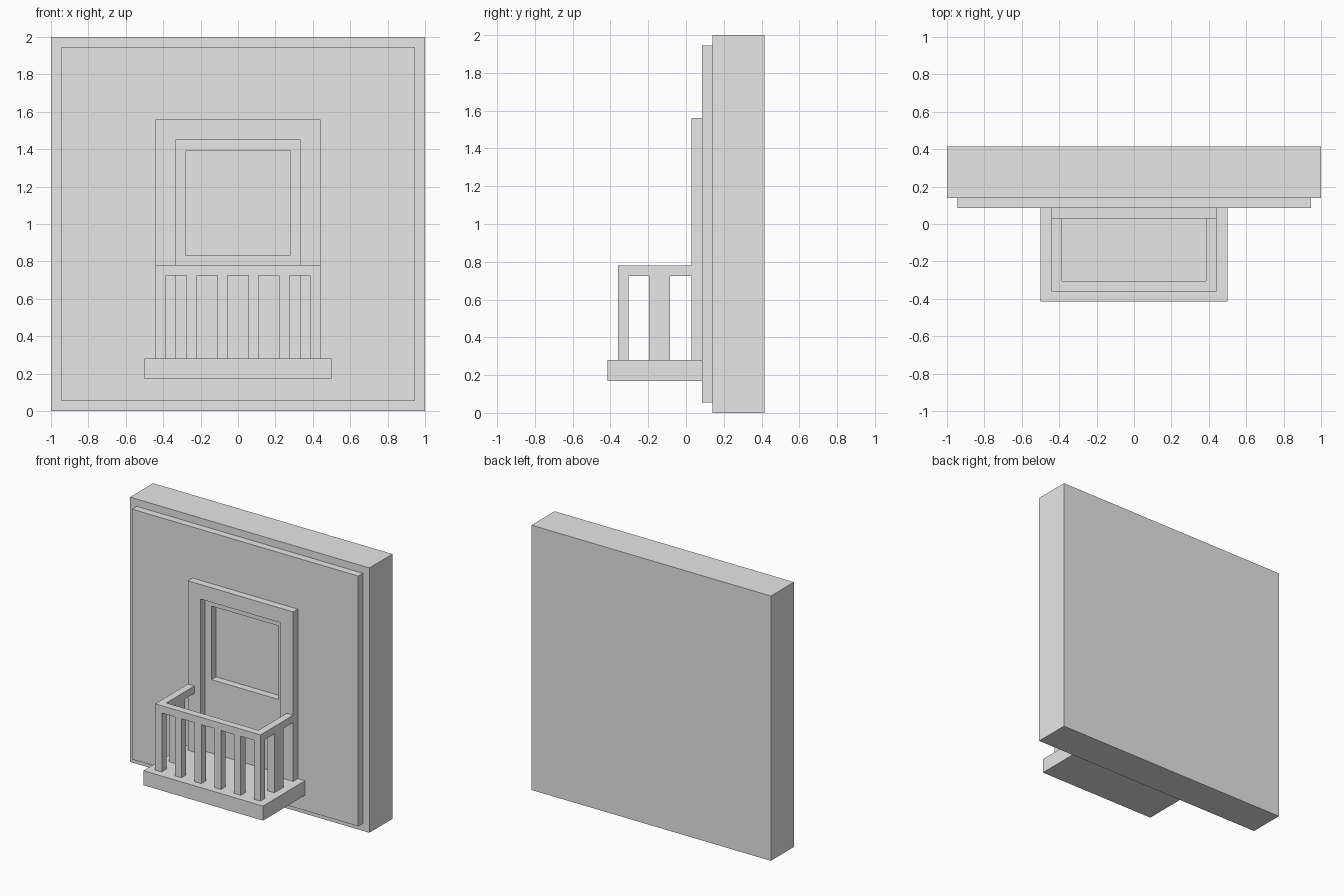
import bpy
import bmesh
from mathutils import Vector

cube = bpy.data.objects.get("Cube")
if cube:
    bpy.data.objects.remove(cube, do_unlink=True)

grey = bpy.data.materials.new("plain grey")
grey.use_nodes = True
grey.diffuse_color = (0.8, 0.8, 0.8, 1)
grey.node_tree.nodes["Principled BSDF"].inputs["Base Color"].default_value = (0.8, 0.8, 0.8, 1)


def finish(name, bm):
    bmesh.ops.recalc_face_normals(bm, faces=bm.faces)
    mesh = bpy.data.meshes.new(name)
    bm.to_mesh(mesh)
    bm.free()
    mesh.materials.append(grey)
    obj = bpy.data.objects.new(name, mesh)
    bpy.context.collection.objects.link(obj)
    return obj


def box(name, x, y, z):
    """Box from (min, max) ranges on each axis."""
    bm = bmesh.new()
    bmesh.ops.create_cube(bm, size=1)
    for v in bm.verts:
        v.co = Vector([(r[0] + r[1]) / 2 + c * (r[1] - r[0]) for c, r in zip(v.co, (x, y, z))])
    return finish(name, bm)


def prism(name, outline, start, direction):
    """Extrude a closed outline of 3D points along a direction."""
    bm = bmesh.new()
    face = bm.faces.new([bm.verts.new(Vector(p) + Vector(start)) for p in outline])
    result = bmesh.ops.extrude_face_region(bm, geom=[face], use_keep_orig=True)
    moved = [g for g in result["geom"] if isinstance(g, bmesh.types.BMVert)]
    bmesh.ops.translate(bm, verts=moved, vec=direction)
    return finish(name, bm)


def u_shape(half_out, half_in, base, inner, outer):
    """Outline of an arch or U as (across, along) pairs."""
    return [(-half_out, base), (-half_out, outer), (half_out, outer), (half_out, base),
            (half_in, base), (half_in, inner), (-half_in, inner), (-half_in, base)]


# Depth planes shared by the parts
BACK, WALL, PANEL, FRAME = 0.415, 0.14, 0.085, 0.03
FLOOR, RAIL_LOW, RAIL_TOP = 0.28, 0.725, 0.78
BAR = 0.055

# Wall slab
box("wall", (-1, 1), (WALL, BACK), (0, 2))

# Raised panel with a recessed window cut down to the wall
panel = box("wall_panel", (-0.945, 0.945), (PANEL, WALL), (0.055, 1.945))
cutter = box("window_cutter", (-0.28, 0.28), (0, WALL + 0.1), (0.835, 1.39))
cutter.hide_render = True
cutter.hide_viewport = True
cutter.display_type = 'WIRE'
cut = panel.modifiers.new("window opening", 'BOOLEAN')
cut.operation = 'DIFFERENCE'
cut.solver = 'EXACT'
cut.object = cutter
# Apply the cut and drop the cutter
bpy.context.view_layer.update()
evaluated = panel.evaluated_get(bpy.context.evaluated_depsgraph_get())
cut_mesh = bpy.data.meshes.new_from_object(evaluated)
panel.modifiers.clear()
panel.data = cut_mesh
bpy.data.objects.remove(cutter, do_unlink=True)

# Door frame
frame = [(x, 0, z) for x, z in u_shape(0.44, 0.335, FLOOR, 1.45, 1.56)]
prism("door_frame", frame, (0, FRAME, 0), (0, PANEL - FRAME, 0))

# Balcony floor
box("balcony_floor", (-0.5, 0.5), (-0.415, PANEL), (0.17, FLOOR))

# Handrail around three sides
rail = [(x, y, 0) for x, y in u_shape(0.44, 0.385, FRAME, -0.305, -0.36)]
prism("handrail", rail, (0, 0, RAIL_LOW), (0, 0, RAIL_TOP - RAIL_LOW))

# Front balusters, corner posts included
for i in range(6):
    x = -0.44 + i * (0.88 - BAR) / 5
    box(f"front_baluster_{i + 1}", (x, x + BAR), (-0.36, -0.305), (FLOOR, RAIL_LOW))

# One wide baluster on each side
for side, x in (("right", -0.44), ("left", 0.385)):
    box(f"{side}_baluster", (x, x + BAR), (-0.195, -0.085), (FLOOR, RAIL_LOW))
